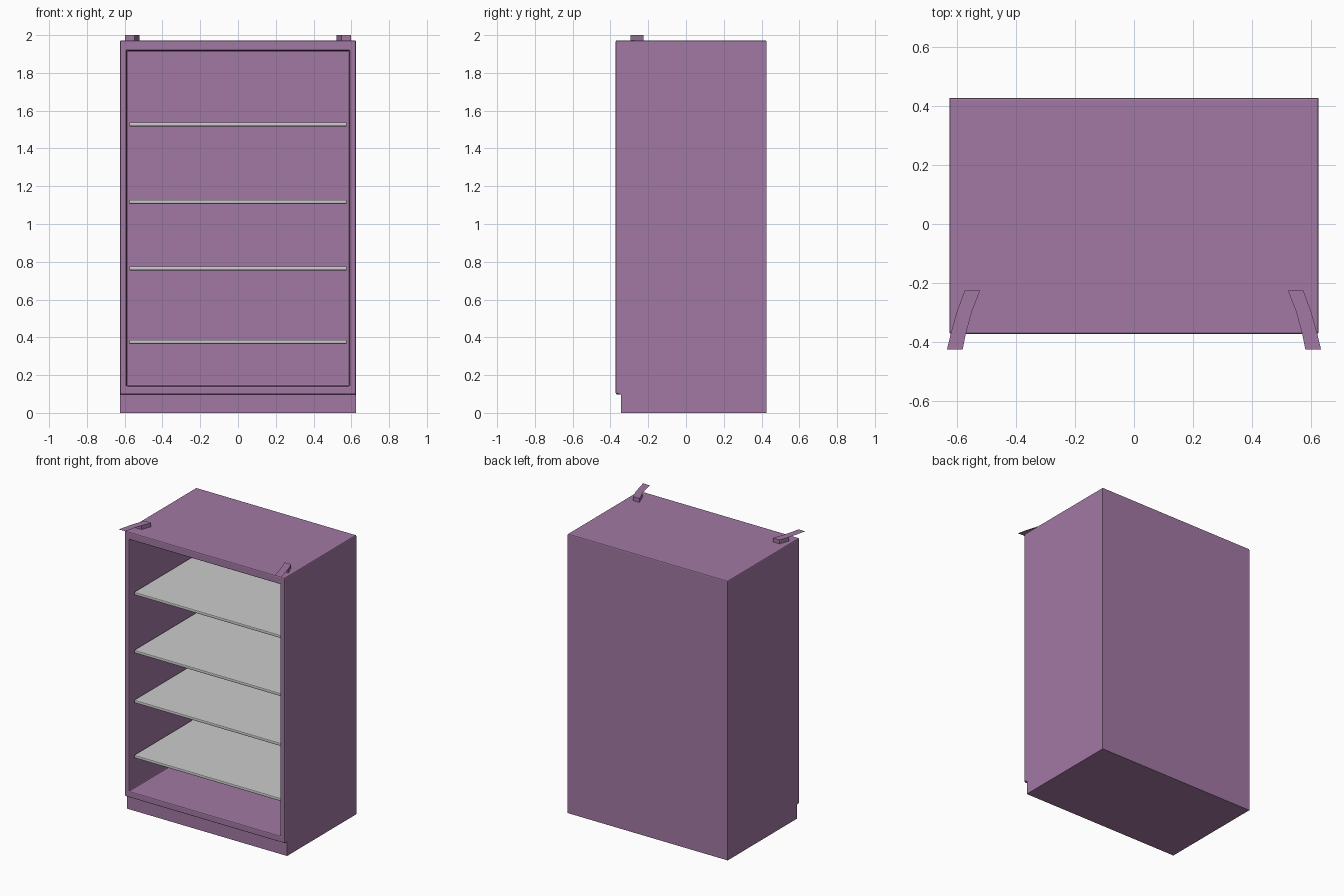
import bpy, bmesh

if "Cube" in bpy.data.objects:
    bpy.data.objects.remove(bpy.data.objects["Cube"])

purple = bpy.data.materials.new("purple_paint")
purple.diffuse_color = (0.36, 0.19, 0.37, 1)
purple.use_nodes = True
purple.node_tree.nodes["Principled BSDF"].inputs["Base Color"].default_value = purple.diffuse_color


def make_object(name, bm, material=None):
    mesh = bpy.data.meshes.new(name)
    bm.to_mesh(mesh)
    bm.free()
    obj = bpy.data.objects.new(name, mesh)
    bpy.context.collection.objects.link(obj)
    if material:
        mesh.materials.append(material)
    return obj


# Cabinet body: side profile with toe recess, extruded across the width
W = 0.625
FRONT, BACK, TOE = -0.372, 0.427, -0.345
profile = [(TOE, 0), (BACK, 0), (BACK, 1.972), (FRONT, 1.972), (FRONT, 0.098), (TOE, 0.098)]
bm = bmesh.new()
face = bm.faces.new([bm.verts.new((-W, y, z)) for y, z in profile])
ext = bmesh.ops.extrude_face_region(bm, geom=[face])
bmesh.ops.translate(bm, vec=(2 * W, 0, 0),
                    verts=[g for g in ext["geom"] if isinstance(g, bmesh.types.BMVert)])
bmesh.ops.recalc_face_normals(bm, faces=bm.faces[:])

# Open front: inset the front face and push it back to form the interior
front = next(f for f in bm.faces
             if f.normal.y < -0.9 and abs(f.calc_center_median().y - FRONT) < 1e-4)
bmesh.ops.inset_region(bm, faces=[front], thickness=0.05)
for v in front.verts:
    v.co.z = 1.918 if v.co.z > 1 else 0.142
push = bmesh.ops.extrude_discrete_faces(bm, faces=[front])
for v in push["faces"][0].verts:
    v.co.y = 0.38
bmesh.ops.recalc_face_normals(bm, faces=bm.faces[:])

# Soften every real edge except those on the floor and in the toe recess
bm.normal_update()
edges = [e for e in bm.edges
         if e.calc_face_angle(0) > 0.5 and all(v.co.z > 0.09 for v in e.verts)
         and not all(abs(v.co.y - TOE) < 1e-4 for v in e.verts)]
bmesh.ops.bevel(bm, geom=edges, offset=0.007, segments=2, profile=0.5,
                affect='EDGES', clamp_overlap=True)
make_object("cabinet_body", bm, purple)

# Shelves
for i, top in enumerate((0.387, 0.776, 1.128, 1.538)):
    bm = bmesh.new()
    bmesh.ops.create_cube(bm, size=1)
    y0, y1, t = -0.335, 0.38, 0.021
    bmesh.ops.scale(bm, vec=(1.15, y1 - y0, t), verts=bm.verts[:])
    bmesh.ops.translate(bm, vec=(0, (y0 + y1) / 2, top - t / 2), verts=bm.verts[:])
    lip = [e for e in bm.edges if all(v.co.y < -0.3 for v in e.verts)
           and abs(e.verts[0].co.z - e.verts[1].co.z) < 1e-5]
    bmesh.ops.bevel(bm, geom=lip, offset=0.006, segments=2, profile=0.5, affect='EDGES')
    make_object(f"shelf_{i + 1}", bm)

# Top hinge brackets: a slanted block with a thin strip reaching past the front
strip = [(-0.599, -0.548, -0.295), (-0.620, -0.569, -0.37), (-0.633, -0.580, -0.425)]
block = [(-0.573, -0.225), (-0.521, -0.225), (-0.548, -0.295), (-0.599, -0.295)]
for side, name in ((1, "left_hinge_bracket"), (-1, "right_hinge_bracket")):
    bm = bmesh.new()
    low, high = [[bm.verts.new((side * x, y, z)) for x, y in block] for z in (1.972, 2.0)]
    bm.faces.new(low)
    bm.faces.new(high)
    for i in range(4):
        j = (i + 1) % 4
        bm.faces.new((low[i], low[j], high[j], high[i]))
    bmesh.ops.recalc_face_normals(bm, faces=bm.faces[:])
    rows = [[bm.verts.new((side * x, y, 2.0)) for x in (a, b)] for a, b, y in strip]
    for (a, b), (c, d) in zip(rows, rows[1:]):
        f = bm.faces.new((a, b, d, c))
        f.normal_update()
        if f.normal.z < 0:
            f.normal_flip()
    make_object(name, bm, purple)
